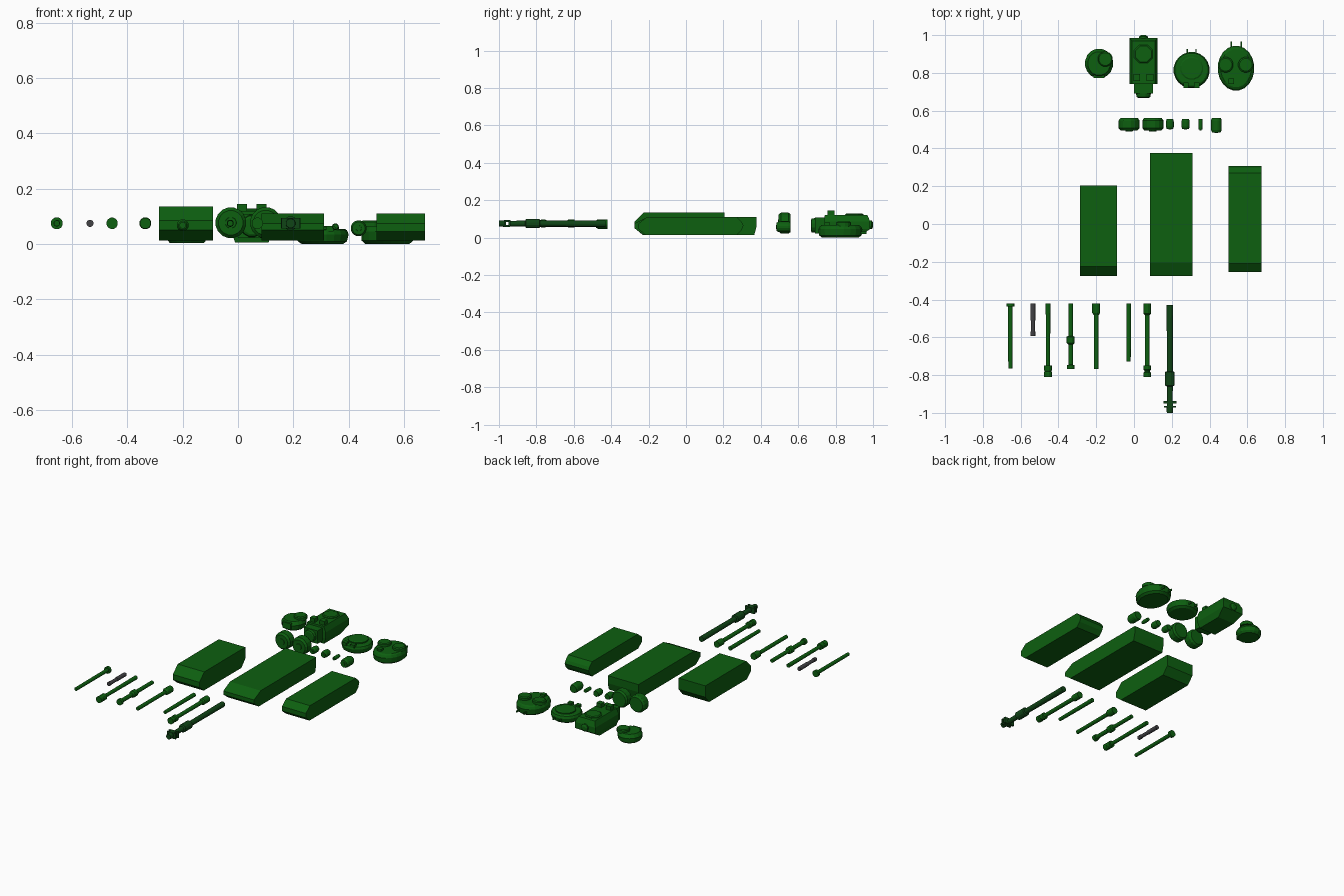
import bpy, bmesh
from math import sin, cos, pi


def paint(name, rgb):
    m = bpy.data.materials.new(name)
    m.diffuse_color = (*rgb, 1)
    return m


GREEN = paint("green", (0.004, 0.115, 0.005))
DARK = paint("dark_green", (0.005, 0.06, 0.008))
STEEL = paint("steel", (0.055, 0.055, 0.06))


def loft(name, rings, mat=GREEN):
    """Skin a list of equal-length vertex rings and cap both ends."""
    bm = bmesh.new()
    vs = [[bm.verts.new(p) for p in ring] for ring in rings]
    n = len(vs[0])
    for a, b in zip(vs, vs[1:]):
        for i in range(n):
            j = (i + 1) % n
            bm.faces.new((a[i], a[j], b[j], b[i]))
    bm.faces.new(vs[0])
    bm.faces.new(vs[-1])
    bmesh.ops.recalc_face_normals(bm, faces=bm.faces)
    me = bpy.data.meshes.new(name)
    bm.to_mesh(me)
    bm.free()
    me.materials.append(mat)
    ob = bpy.data.objects.new(name, me)
    bpy.context.collection.objects.link(ob)
    return ob


def turned_z(name, x, y, prof, n=16, sy=1.0, mat=GREEN):
    """Round part with an upright axis; prof = (z, radius) pairs."""
    ang = [2 * pi * (i + .5) / n for i in range(n)]
    return loft(name, [[(x + r * cos(a), y + sy * r * sin(a), z) for a in ang]
                       for z, r in prof], mat)


def turned_y(name, x, z, prof, n=12, mat=GREEN):
    """Round part with its axis along y; prof = (y, radius) pairs."""
    ang = [2 * pi * (i + .5) / n for i in range(n)]
    return loft(name, [[(x + r * cos(a), y, z + r * sin(a)) for a in ang]
                       for y, r in prof], mat)


def box(name, x0, x1, y0, y1, z0, z1, mat=GREEN):
    return loft(name, [[(x0, y0, z), (x1, y0, z), (x1, y1, z), (x0, y1, z)]
                       for z in (z0, z1)], mat)


def extrude_x(name, x0, x1, prof):
    return loft(name, [[(x, y, z) for y, z in prof] for x in (x0, x1)])


# Hulls: side profiles extruded across the width
extrude_x("tall_hull", -.285, -.09, [
    (-.275, .05), (-.275, .085), (-.25, .11), (-.225, .135), (.205, .135),
    (.205, .06), (.165, .013), (-.23, .013)])
extrude_x("long_hull", .085, .31, [
    (-.275, .05), (-.275, .075), (-.235, .095), (-.205, .11), (.377, .11),
    (.377, .06), (.365, .013), (-.225, .013)])
extrude_x("narrow_hull", .5, .675, [
    (-.253, .045), (-.253, .075), (-.21, .11), (.27, .11), (.297, .085),
    (.307, .065), (.297, .04), (.27, .013), (-.215, .013)])

# Small round turret with offset cupola
turned_z("small_turret", -.185, .85, [(.003, .062), (.015, .072), (.04, .075), (.062, .06)], 16, 1.05)
turned_z("small_turret_cupola", -.152, .873, [(.055, .04), (.075, .04), (.08, .034)])
box("small_turret_face", -.215, -.155, .772, .80, .015, .055)

# Boxy turret, widest at mid height, with mantlet, cupola, hatches, rear plug
layers = [(.005, .06, .745, .92), (.045, .075, .74, .985), (.085, .075, .74, .985), (.12, .06, .742, .97)]
loft("boxy_turret", [[(.05 - w, a, z), (.05 + w, a, z), (.05 + w, b, z), (.05 - w, b, z)]
                     for z, w, a, b in layers])
box("boxy_turret_neck", .0, .1, .69, .745, .022, .108)
turned_y("boxy_turret_mantlet", .05, .065, [(.668, .03), (.672, .038), (.70, .042)])
turned_z("boxy_turret_cupola", .05, .9, [(.115, .053), (.124, .053), (.129, .046)], 8)
turned_y("boxy_turret_rear_plug", .05, .068, [(.98, .024), (.993, .024), (1.0, .012)])
for x in (.015, .085):
    box("boxy_turret_hatch", x - .018, x + .018, .757, .793, .115, .145)

# Two flat drum turrets
turned_z("medium_turret", .305, .815, [(0, .075), (.01, .09), (.035, .096), (.05, .09), (.055, .082)], 20)
turned_z("medium_turret_cover", .305, .825, [(.05, .062), (.062, .062), (.066, .055)])
turned_z("large_turret", .54, .825, [(0, .08), (.012, .094), (.045, .097), (.06, .09), (.066, .082)], 20, 1.23)
for x in (.485, .592):
    turned_z("large_turret_cupola", x, .843, [(.06, .041), (.08, .041), (.085, .034)])
for x, y, z in ((.275, .735, .066), (.332, .735, .066), (.515, .755, .08)):
    box("drum_turret_periscope", x - .014, x + .014, y - .014, y + .014, z - .02, z)
for x, y in ((.282, .897), (.328, .897), (.515, .935), (.568, .935)):
    box("drum_turret_rear_hook", x - .003, x + .003, y, y + .03, .02, .032)

# Gun mantlets: (name, x, radius, y front, y back, z)
for name, x, r, y0, y1, z in (
        ("large_mantlet_a", -.026, .056, .495, .56, .077),
        ("large_mantlet_b", .1, .057, .495, .56, .077),
        ("small_mantlet_a", .19, .021, .503, .555, .068),
        ("small_mantlet_b", .273, .022, .503, .555, .066),
        ("tiny_mantlet", .352, .012, .5, .555, .063),
        ("medium_mantlet", .436, .029, .485, .56, .057)):
    turned_y(name, x, z, [(y0, r * .8), (y0 + .012, r), (y1 - .012, r), (y1, r * .85)], 16)
    turned_y(name + "_socket", x, z, [(y0 - .004, r * .35), (y0 + .01, r * .4)])

# Gun barrels, profiles running from mount to muzzle
Z = .075
turned_y("flanged_gun", -.655, Z, [(-.42, .022), (-.437, .022), (-.437, .012), (-.765, .011)])
turned_y("machine_gun", -.535, Z, [(-.42, .013), (-.51, .013), (-.51, .011), (-.57, .011),
                                   (-.57, .013), (-.592, .013)], mat=STEEL)
turned_y("braked_gun", -.455, Z, [(-.42, .013), (-.75, .011), (-.75, .021), (-.775, .021),
                                  (-.78, .018), (-.785, .021), (-.81, .021)])
turned_y("bulged_gun", -.335, Z, [(-.42, .012), (-.592, .012), (-.597, .022), (-.63, .022),
                                  (-.638, .013), (-.745, .013), (-.747, .02), (-.767, .02)])
turned_y("collared_gun", -.2, Z - .007, [(-.42, .022), (-.47, .022), (-.482, .015),
                                         (-.482, .012), (-.767, .012)])
turned_y("plain_gun", -.028, Z, [(-.42, .013), (-.6, .012), (-.727, .011)])
turned_y("collared_braked_gun", .07, Z, [(-.42, .021), (-.475, .021), (-.482, .013), (-.748, .012),
                                         (-.75, .021), (-.77, .021), (-.775, .016), (-.782, .016),
                                         (-.787, .021), (-.81, .021)])
turned_y("long_gun", .19, Z, [(-.43, .018), (-.6, .017), (-.78, .016), (-.783, .026), (-.855, .026),
                              (-.86, .016), (-.938, .015)], mat=DARK)

# Long gun muzzle brake: side baffles around an open slot
box("brake_rear_baffle", .155, .225, -.95, -.937, .056, .094, DARK)
box("brake_front_baffle", .158, .222, -.972, -.963, .056, .094, DARK)
for z in (.056, .084):
    box("brake_bridge", .174, .206, -.963, -.95, z, z + .01, DARK)
turned_y("brake_tip", .19, Z, [(-.972, .018), (-1.0, .017)], mat=DARK)
